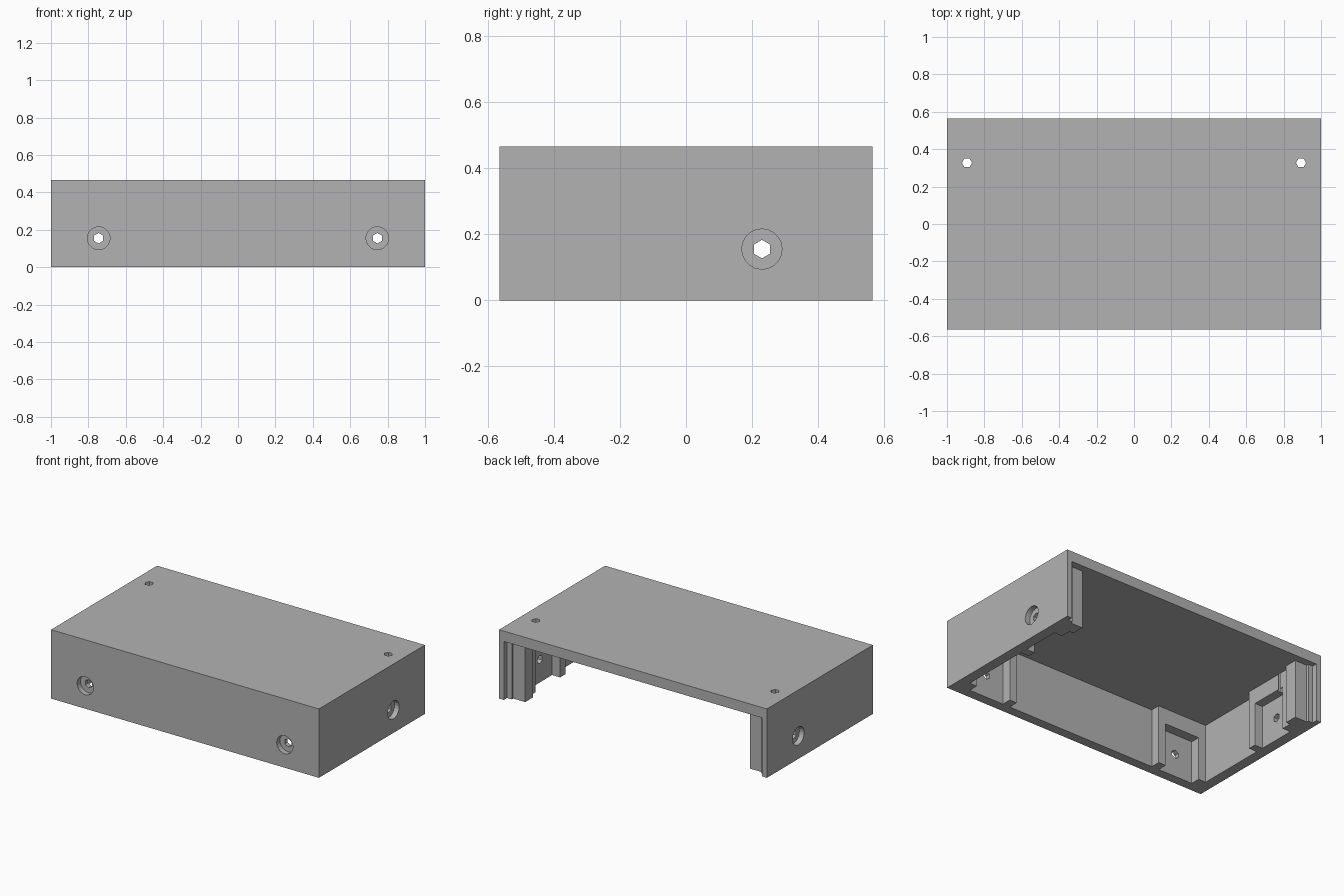
import bpy
import bmesh
from math import pi
from mathutils import Matrix, Vector

cube = bpy.data.objects.get("Cube")
if cube:
    bpy.data.objects.remove(cube, do_unlink=True)

WIDTH, DEPTH, HEIGHT = 2.0, 1.13, 0.465
CEILING = 0.395
SCREW_Z = 0.155

grey = bpy.data.materials.new("plain_grey")
grey.use_nodes = True
colour = (0.45, 0.45, 0.45, 1)
grey.diffuse_color = colour
grey.node_tree.nodes["Principled BSDF"].inputs["Base Color"].default_value = colour


def finish(bm, name):
    bmesh.ops.recalc_face_normals(bm, faces=bm.faces)
    mesh = bpy.data.meshes.new(name)
    bm.to_mesh(mesh)
    bm.free()
    mesh.materials.append(grey)
    obj = bpy.data.objects.new(name, mesh)
    bpy.context.scene.collection.objects.link(obj)
    return obj


def box(name, low, high):
    low, high = Vector(low), Vector(high)
    bm = bmesh.new()
    bmesh.ops.create_cube(bm, size=1)
    bmesh.ops.scale(bm, vec=high - low, verts=bm.verts)
    bmesh.ops.translate(bm, vec=(low + high) / 2, verts=bm.verts)
    return finish(bm, name)


def prism(name, outline, bottom, top):
    bm = bmesh.new()
    face = bm.faces.new([bm.verts.new((x, y, bottom)) for x, y in outline])
    result = bmesh.ops.extrude_face_region(bm, geom=[face])
    verts = [v for v in result["geom"] if isinstance(v, bmesh.types.BMVert)]
    bmesh.ops.translate(bm, vec=(0, 0, top - bottom), verts=verts)
    return finish(bm, name)


def drill(name, centre, axis, radius, length, sides):
    # Round or hexagonal cutter along one axis
    turn = {
        "X": Matrix.Rotation(pi / 2, 4, "Y") @ Matrix.Rotation(pi / 2, 4, "Z"),
        "Y": Matrix.Rotation(pi / 2, 4, "X"),
        "Z": Matrix.Rotation(pi / 2, 4, "Z"),
    }[axis]
    bm = bmesh.new()
    bmesh.ops.create_cone(bm, cap_ends=True, segments=sides, radius1=radius,
                          radius2=radius, depth=length,
                          matrix=Matrix.Translation(centre) @ turn)
    return finish(bm, name)


def cut(body, cutter):
    cutter.hide_render = True
    mod = body.modifiers.new("cut", "BOOLEAN")
    mod.operation = "DIFFERENCE"
    mod.solver = "EXACT"
    mod.object = cutter
    bpy.context.view_layer.objects.active = body
    bpy.ops.object.modifier_apply(modifier=mod.name)
    bpy.data.objects.remove(cutter, do_unlink=True)


# Solid case block
case = box("case_cover", (-WIDTH / 2, -DEPTH / 2, 0), (WIDTH / 2, DEPTH / 2, HEIGHT))

# Cavity plan: front bosses, side bosses, rear posts and stepped rear edge
half = [(0.56, -0.50), (0.56, -0.435), (0.93, -0.435), (0.93, 0.045),
        (0.87, 0.045), (0.87, 0.43), (0.84, 0.43), (0.84, 0.515),
        (0.93, 0.515), (0.93, 0.53), (0.965, 0.53), (0.965, 0.7)]
plan = half + [(-x, y) for x, y in reversed(half)]
cut(case, prism("cavity", plan, -0.1, CEILING))

for side in (-1, 1):
    # Nut pockets, open at the bottom
    x = 0.745 * side
    cut(case, box("front_pocket", (x - 0.13, -0.50, -0.1), (x + 0.13, -0.40, 0.29)))
    inner, outer = sorted((0.80 * side, 0.93 * side))
    cut(case, box("side_pocket", (inner, 0.10, -0.1), (outer, 0.36, 0.29)))

    # Screw holes with round recesses for the heads
    cut(case, drill("front_recess", (x, -0.58, SCREW_Z), "Y", 0.061, 0.10, 20))
    cut(case, drill("front_hole", (x, -0.52, SCREW_Z), "Y", 0.028, 0.15, 6))
    cut(case, drill("side_recess", (1.015 * side, 0.23, SCREW_Z), "X", 0.061, 0.10, 20))
    cut(case, drill("side_hole", (0.96 * side, 0.23, SCREW_Z), "X", 0.028, 0.15, 6))
    cut(case, drill("top_hole", (0.893 * side, 0.327, 0.38), "Z", 0.027, 0.24, 6))
